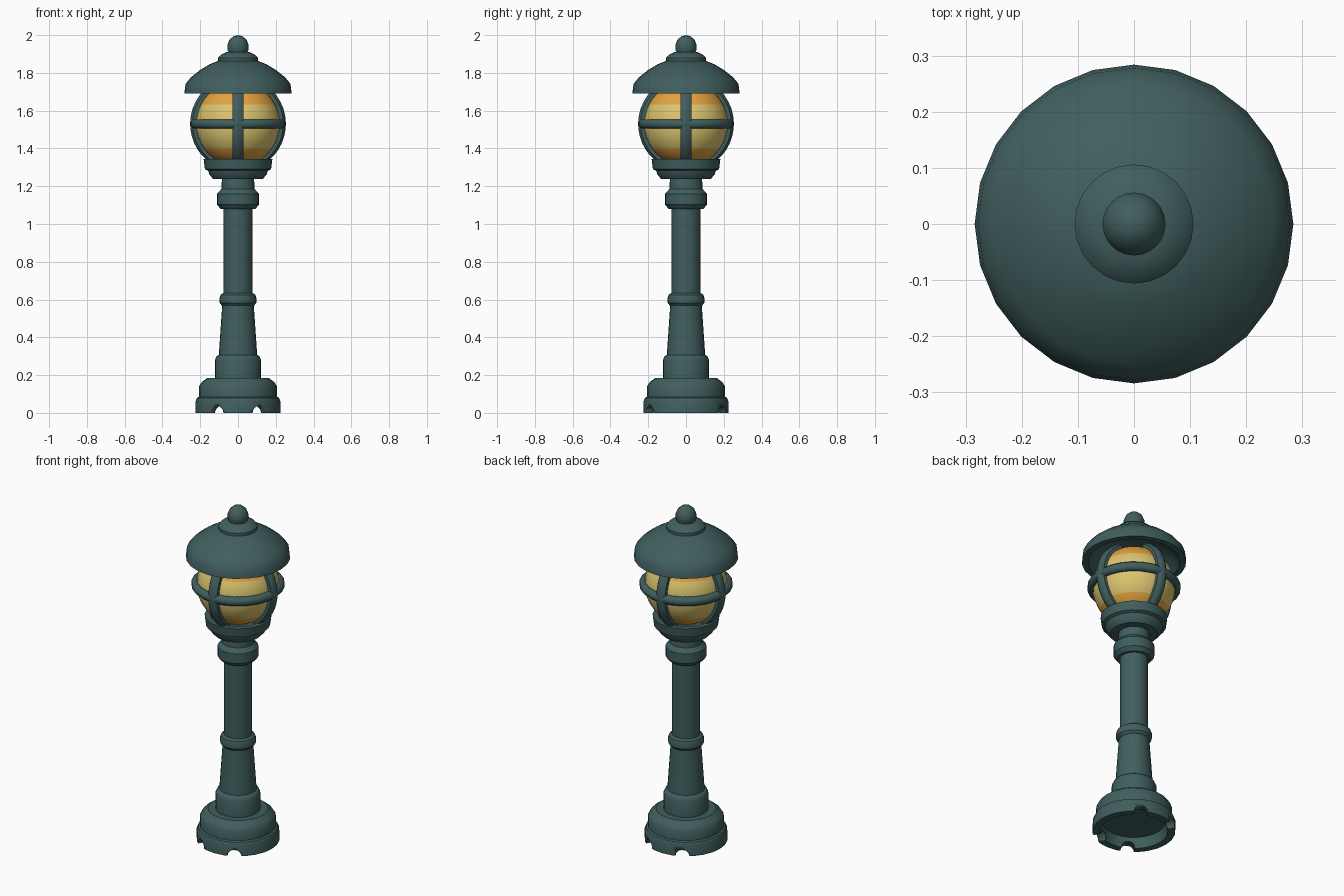
import bpy, bmesh, math
from mathutils import Vector, Matrix

if "Cube" in bpy.data.objects:
    bpy.data.objects.remove(bpy.data.objects["Cube"])

SIDES = 24


def material(name, rgb):
    m = bpy.data.materials.new(name)
    m.diffuse_color = (*rgb, 1)
    m.use_nodes = True
    m.node_tree.nodes["Principled BSDF"].inputs["Base Color"].default_value = m.diffuse_color
    return m


teal = material("dark_teal_iron", (0.052, 0.112, 0.112))
yellow = material("pale_yellow_glass", (0.72, 0.56, 0.16))
orange = material("amber_glass", (0.78, 0.37, 0.05))


def finish(name, bm, mats, angle=35):
    bmesh.ops.recalc_face_normals(bm, faces=bm.faces[:])
    me = bpy.data.meshes.new(name)
    bm.to_mesh(me)
    bm.free()
    for m in mats:
        me.materials.append(m)
    ob = bpy.data.objects.new(name, me)
    bpy.context.collection.objects.link(ob)
    bpy.ops.object.select_all(action='DESELECT')
    ob.select_set(True)
    bpy.context.view_layer.objects.active = ob
    bpy.ops.object.shade_smooth_by_angle(angle=math.radians(angle))
    return ob


def lathe(name, profile, mats=(teal,), angle=35):
    """Spin (radius, height) points about z; radius 0 makes a pole."""
    bm = bmesh.new()
    rings = []
    for r, z in profile:
        if r == 0:
            rings.append([bm.verts.new((0, 0, z))] * SIDES)
        else:
            rings.append([bm.verts.new((r * math.cos(math.tau * i / SIDES),
                                        r * math.sin(math.tau * i / SIDES), z))
                          for i in range(SIDES)])
    for a, b in zip(rings, rings[1:]):
        for i in range(SIDES):
            j = (i + 1) % SIDES
            quad = list(dict.fromkeys((a[i], a[j], b[j], b[i])))
            bm.faces.new(quad)
    return finish(name, bm, mats, angle)


# Hollow stepped foot
foot = lathe("foot", [(0, 0.07), (0.17, 0.06), (0.185, 0), (0.225, 0), (0.225, 0.06),
                      (0.217, 0.08), (0.207, 0.085), (0.207, 0.14), (0.193, 0.162),
                      (0.163, 0.185), (0, 0.185)])

# Drain notches cut through the foot, 30 degrees either side of front and back
for k, deg in enumerate((60, 120)):
    bm = bmesh.new()
    bmesh.ops.create_cone(bm, cap_ends=True, segments=12, radius1=0.038, radius2=0.038, depth=0.6,
                          matrix=Matrix.Rotation(math.radians(deg), 4, 'Z')
                          @ Matrix.Rotation(math.pi / 2, 4, 'Y'))
    cutter = finish("notch_cutter_%d" % (k + 1), bm, (teal,))
    cutter.hide_render = True
    cutter.display_type = 'WIRE'
    mod = foot.modifiers.new("notch", 'BOOLEAN')
    mod.operation = 'DIFFERENCE'
    mod.solver = 'EXACT'
    mod.object = cutter

# Post: plinth, tapered lower shaft, ring, upper shaft and collar
lathe("plinth", [(0, 0.18), (0.122, 0.18), (0.122, 0.28), (0.113, 0.3), (0.1, 0.308), (0, 0.308)])
lathe("lower_shaft", [(0, 0.3), (0.102, 0.3), (0.083, 0.58), (0, 0.58)])
lathe("post_ring", [(0, 0.568), (0.085, 0.568), (0.097, 0.582), (0.099, 0.605),
                    (0.092, 0.625), (0.078, 0.635), (0, 0.635)])
lathe("upper_shaft", [(0, 0.63), (0.077, 0.63), (0.077, 1.09), (0, 1.09)])
lathe("collar", [(0, 1.08), (0.092, 1.08), (0.111, 1.102), (0.111, 1.16),
                 (0.088, 1.185), (0.085, 1.24), (0, 1.24)])

# Cup holding the globe
lathe("globe_cup", [(0, 1.237), (0.13, 1.237), (0.152, 1.262), (0.158, 1.282), (0.175, 1.29),
                    (0.182, 1.343), (0.15, 1.343), (0.14, 1.32), (0, 1.32)])

# Glass globe with amber bands at top and bottom
CZ, GR = 1.53, 0.225
pts = [(GR * math.sin(t), CZ - GR * math.cos(t))
       for t in (math.pi * i / 20 for i in range(1, 20))]
globe = lathe("glass_globe", [(0, CZ - GR)] + pts + [(0, CZ + GR)], (yellow, orange), 60)
for p in globe.data.polygons:
    p.material_index = 1 if p.center.z > 1.64 or p.center.z < 1.385 else 0


# Cage: four curved bars and a ring
def sweep(name, frames, half_w, half_t, closed):
    """Sweep an eight-sided section along (centre, side, out) frames."""
    bm = bmesh.new()
    rings = []
    for c, side, out in frames:
        ring = []
        for k in range(8):
            a = math.tau * (k + 0.5) / 8
            ring.append(bm.verts.new(c + side * half_w * 1.06 * math.cos(a)
                                     + out * half_t * 1.06 * math.sin(a)))
        rings.append(ring)
    n = len(rings)
    for i in range(n if closed else n - 1):
        a, b = rings[i], rings[(i + 1) % n]
        for k in range(8):
            m = (k + 1) % 8
            bm.faces.new((a[k], a[m], b[m], b[k]))
    if not closed:
        bm.faces.new(rings[0])
        bm.faces.new(rings[-1])
    return finish(name, bm, (teal,), 50)


centre, up = Vector((0, 0, CZ)), Vector((0, 0, 1))
for b in range(4):
    az = math.pi / 2 * b
    radial = Vector((math.cos(az), math.sin(az), 0))
    side = Vector((-math.sin(az), math.cos(az), 0))
    frames = []
    for i in range(15):
        t = math.radians(-58 + 120 * i / 14)
        out = radial * math.cos(t) + up * math.sin(t)
        frames.append((centre + out * 0.23, side, out))
    sweep("cage_bar_%d" % (b + 1), frames, 0.03, 0.024, False)

frames = []
for i in range(SIDES):
    a = math.tau * i / SIDES
    out = Vector((math.cos(a), math.sin(a), 0))
    frames.append((centre + out * 0.23, up, out))
sweep("cage_ring", frames, 0.025, 0.024, True)

# Domed hat, hollow underneath
lathe("hat", [(0, 1.81), (0.12, 1.8), (0.2, 1.75), (0.25, 1.69), (0.284, 1.69), (0.278, 1.742),
              (0.25, 1.776), (0.2, 1.816), (0.15, 1.846), (0.1, 1.866), (0, 1.872)], angle=40)

# Finial on top
lathe("finial_disc", [(0, 1.86), (0.106, 1.862), (0.106, 1.88), (0.092, 1.895),
                      (0.062, 1.91), (0, 1.912)])
lathe("finial_knob", [(0, 1.9), (0.046, 1.9), (0.056, 1.922), (0.056, 1.95), (0.045, 1.976),
                      (0.024, 1.994), (0, 2.0)], angle=45)
